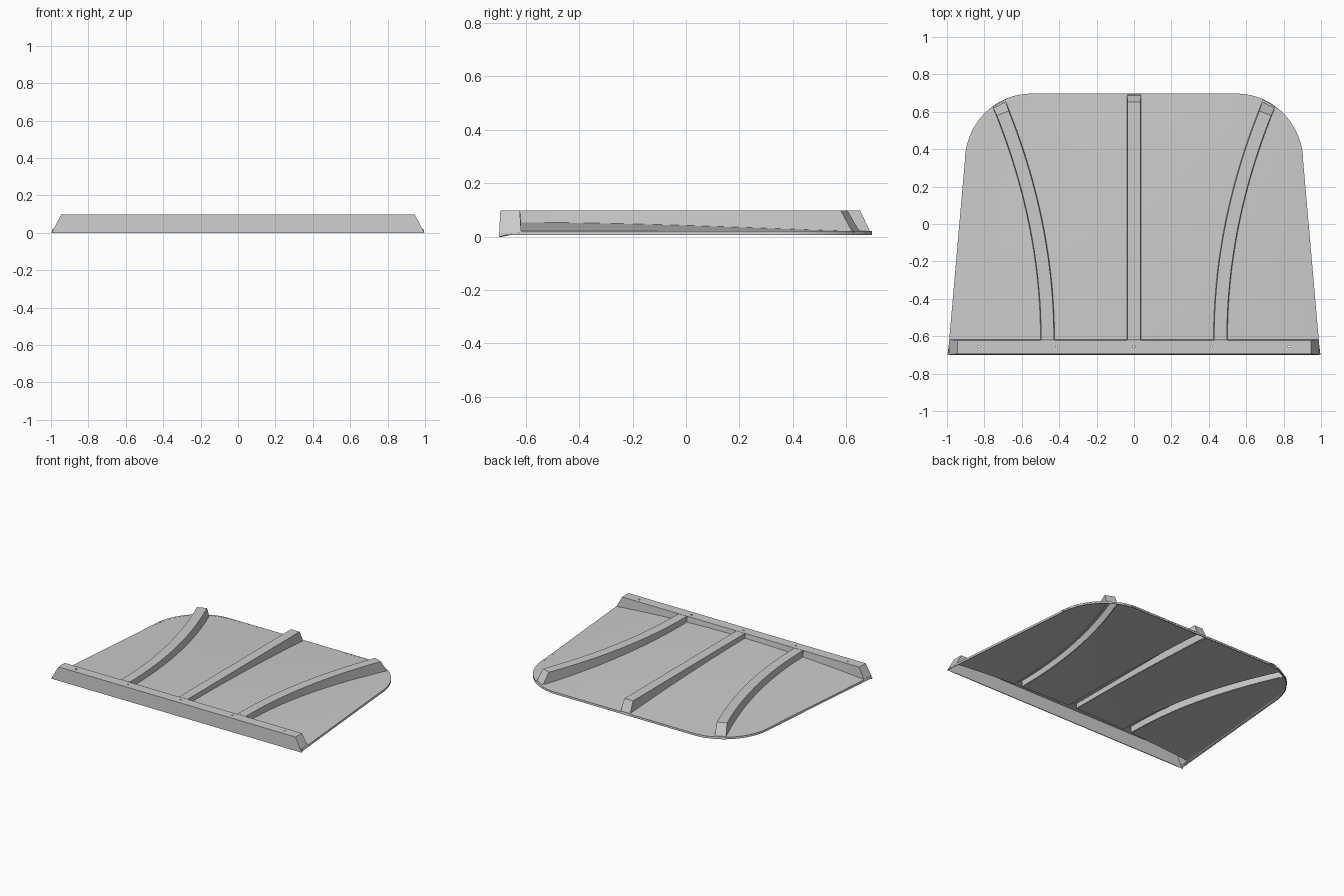
import bpy, bmesh, math

if "Cube" in bpy.data.objects:
    bpy.data.objects.remove(bpy.data.objects["Cube"])

TOP, EDGE, BACK_Y = 0.097, 0.02, 0.697
JOIN_Y = -0.617          # where the beam meets the panel
HALF = 0.0375            # half width of a rib


def half_width(y):
    """Half width of the outline at y."""
    if y < 0.33:
        return 0.995 - 0.09 * (y + 0.7) / 1.03
    return 0.55 + 0.355 * math.sqrt(max(0, 1 - ((y - 0.33) / 0.367) ** 2))


def dome(x, y):
    """Height of the gently crowned panel."""
    across = max(0, 1 - (x / half_width(y)) ** 2)
    return EDGE + 0.045 * across * max(0, 1 - ((y + 0.7) / 1.4) ** 2)


def rib_x(y):
    return 0.4625 + (y + 0.615) ** 2 / 6.1


def rib_slope(y):
    return 2 * (y + 0.615) / 6.1


def rib_side(y, side):
    return rib_x(y) + side * HALF * math.sqrt(1 + rib_slope(y) ** 2)


def grid_object(name, rows, skip=lambda r, c: False, caps=(), thickness=0.006):
    """Sheet from rows of points, thickened downwards / inwards."""
    bm = bmesh.new()
    vs = [[bm.verts.new(p) for p in row] for row in rows]
    for r in range(len(vs) - 1):
        for c in range(len(vs[0]) - 1):
            if not skip(r, c):
                bm.faces.new((vs[r][c], vs[r][c + 1], vs[r + 1][c + 1], vs[r + 1][c]))
    for cap in caps:
        bm.faces.new([vs[r][c] for r, c in cap])
    bmesh.ops.remove_doubles(bm, verts=bm.verts, dist=1e-5)
    bmesh.ops.recalc_face_normals(bm, faces=bm.faces)
    bm.normal_update()
    if thickness and sum(f.normal.z * f.calc_area() for f in bm.faces) < 0:
        bmesh.ops.reverse_faces(bm, faces=bm.faces)
    me = bpy.data.meshes.new(name)
    bm.to_mesh(me)
    bm.free()
    ob = bpy.data.objects.new(name, me)
    bpy.context.collection.objects.link(ob)
    if thickness:
        mod = ob.modifiers.new("sheet", 'SOLIDIFY')
        mod.thickness = thickness
        mod.offset = -1
    return ob


def finish(ob):
    bpy.ops.object.select_all(action='DESELECT')
    ob.select_set(True)
    bpy.context.view_layer.objects.active = ob
    for mod in list(ob.modifiers):
        bpy.ops.object.modifier_apply(modifier=mod.name)
    bpy.ops.object.shade_smooth_by_angle(angle=math.radians(25))


def panel_bay(name, left, right, y_end, s):
    """One piece of panel between two side curves."""
    rows = []
    for i in range(41):
        y = JOIN_Y + (y_end - JOIN_Y) * math.sin(i / 40 * math.pi / 2)
        a, b = left(y), right(y)
        xs = [a + (b - a) * j / 16 for j in range(17)]
        rows.append([(s * x, y, dome(x, y)) for x in xs])
    finish(grid_object(name, rows))


def rib(name, centre, slope, end_low, end_top, s):
    """Hollow channel with a sloping back end."""
    rows = []
    n = 32
    for i in range(n + 1):
        row = []
        for off, end, high in ((-HALF, end_low, False), (-0.034, end_top, True),
                               (0.034, end_top, True), (HALF, end_low, False)):
            y = -0.62 + (end + 0.62) * i / n
            t = slope(y)
            k = math.sqrt(1 + t * t)
            px, py = centre(y) + off / k, y - off * t / k
            row.append((s * px, py, TOP if high else dome(px, py) - 0.004))
        rows.append(row)
    finish(grid_object(name, rows, caps=[[(n, c) for c in range(4)]]))


# Panel bays: two beside the middle rib, two outside the curved ribs
y_cross = 0.5
while rib_side(y_cross, 1) < half_width(y_cross):
    y_cross += 0.001
for s, label in ((1, "right"), (-1, "left")):
    panel_bay("inner_panel_" + label, lambda y: HALF,
              lambda y: min(rib_side(y, -1), half_width(y)), BACK_Y, s)
    panel_bay("outer_panel_" + label, lambda y: rib_side(y, 1),
              half_width, y_cross, s)
    rib("curved_rib_" + label, rib_x, rib_slope, 0.637, 0.592, s)
rib("middle_rib", lambda y: 0, lambda y: 0, 0.69, 0.652, 1)

# Thin rim along the sides, the round corners and the back
side = [(half_width(y), y) for y in (-0.69, -0.35, 0, 0.33)]
side += [(0.55 + 0.355 * math.cos(a), 0.33 + 0.367 * math.sin(a))
         for a in (math.pi / 2 * i / 20 for i in range(1, 21))]
path = side + [(-x, y) for x, y in reversed(side)]
rim = []
for i, (x, y) in enumerate(path):
    a, b = path[max(i - 1, 0)], path[min(i + 1, len(path) - 1)]
    dx, dy = b[0] - a[0], b[1] - a[1]
    d = math.hypot(dx, dy)
    nx, ny = -dy / d, dx / d
    prof = ((0, 0.005), (0, 0.012), (0.004, EDGE), (0.015, EDGE + 0.001),
            (0.015, EDGE - 0.005), (0.006, 0.01), (0.006, 0.005), (0, 0.005))
    rim.append([(x + nx * o, y + ny * o, z) for o, z in prof])
last = len(rim) - 1
finish(grid_object("edge_rim", rim, thickness=0,
                   caps=[[(0, c) for c in range(7)], [(last, c) for c in range(7)]]))

# Front beam: hollow, open below and open into the ribs
inner, outer = 0.4625 - HALF, 0.4625 + HALF
pos = [HALF] + [HALF + (inner - HALF) * i / 6 for i in range(1, 7)]
pos += [outer + (0.9 - outer) * i / 6 for i in range(7)] + [1.0]
cols = [-x for x in reversed(pos)] + pos


def beam_row(end, y, z=None):
    row = []
    for x in cols:
        px = math.copysign(end, x) if abs(x) == 1 else x
        row.append((px, y, dome(px, y) - 0.004 if z is None else z))
    return row


rows = [beam_row(0.997, -0.70, 0), beam_row(0.945, -0.695, TOP),
        beam_row(0.945, -0.622, TOP), beam_row(0.987, JOIN_Y)]


def rib_opening(r, c):
    mid = abs(cols[c] + cols[c + 1]) / 2
    return r == 2 and (mid < 0.01 or inner + 0.01 < mid < outer - 0.01)


e = len(cols) - 1
beam = grid_object("front_beam", rows, rib_opening,
                   caps=[[(r, 0) for r in range(4)], [(r, e) for r in range(4)]])

# Small screw holes along the beam
cutters = []
for x in (-0.83, -0.415, 0, 0.415, 0.83):
    bpy.ops.mesh.primitive_cylinder_add(vertices=12, radius=0.006, depth=0.05,
                                        location=(x, -0.655, TOP))
    cut = bpy.context.object
    cut.name = "hole_cutter"
    cut.hide_render = True
    mod = beam.modifiers.new("hole", 'BOOLEAN')
    mod.operation = 'DIFFERENCE'
    mod.object = cut
    cutters.append(cut)
finish(beam)
for cut in cutters:
    bpy.data.objects.remove(cut)
